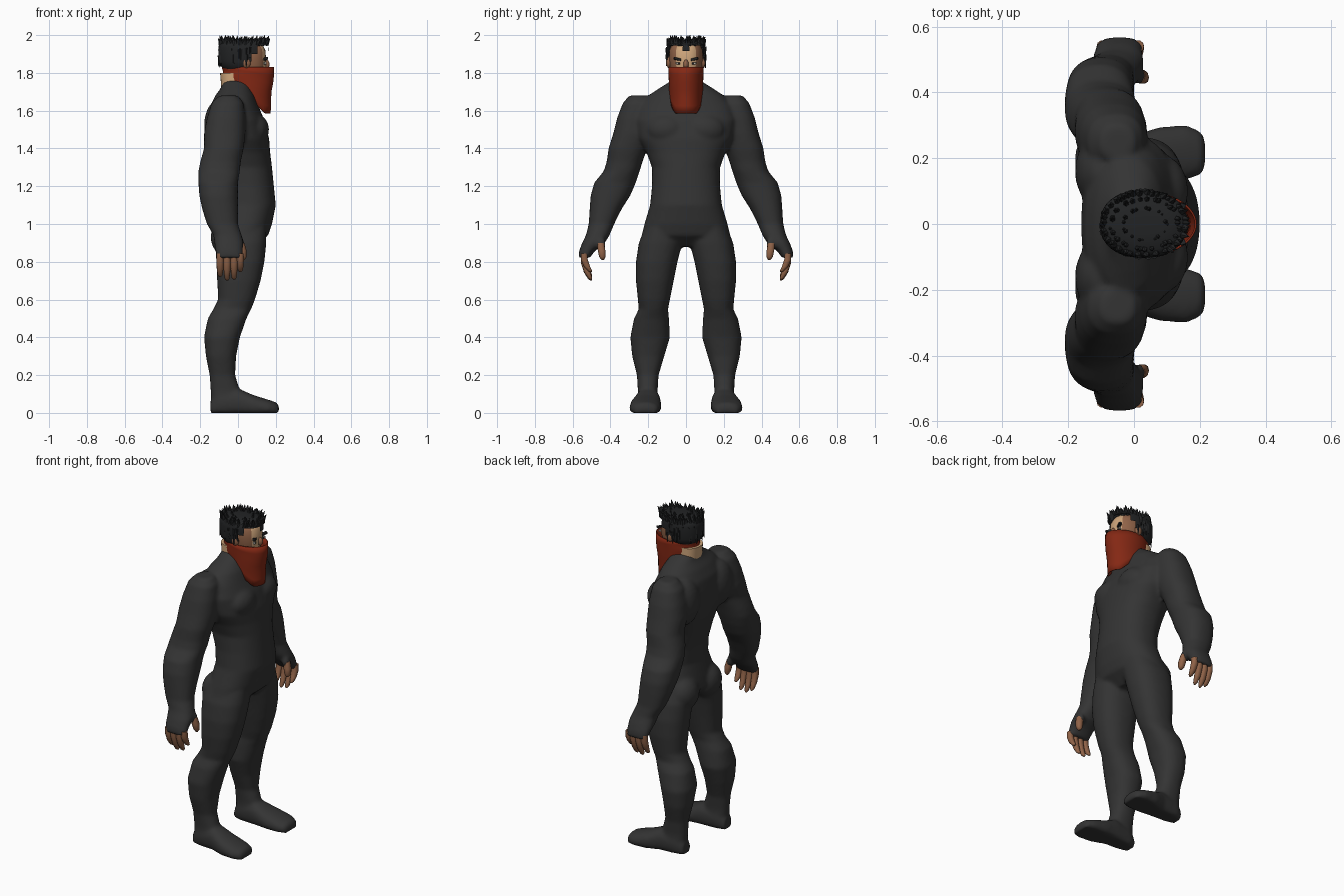
import bpy, bmesh, math, random
from mathutils import Vector, Matrix

random.seed(4)
if "Cube" in bpy.data.objects:
    bpy.data.objects.remove(bpy.data.objects["Cube"], do_unlink=True)


def material(name, *rgb):
    mat = bpy.data.materials.new(name)
    mat.use_nodes = True
    mat.diffuse_color = (*rgb, 1)
    mat.node_tree.nodes["Principled BSDF"].inputs["Base Color"].default_value = (*rgb, 1)
    return mat


suit = material("charcoal suit", .034, .034, .034)
hair_black = material("black hair", .016, .017, .018)
red = material("red cloth", .23, .021, .007)
light_skin = material("light skin", .62, .38, .20)
brown_skin = material("brown skin", .28, .125, .065)
white = material("eye white", .6, .56, .5)


def ring(a0, a1, b0, b1, height, count=28, power=2.3, along_x=False):
    """Rounded cross-section filling a rectangle."""
    points = []
    for i in range(count):
        t = math.tau * i / count
        c, s = math.cos(t), math.sin(t)
        a = (a0 + a1) / 2 + (a1 - a0) / 2 * math.copysign(abs(c) ** (2 / power), c)
        b = (b0 + b1) / 2 + (b1 - b0) / 2 * math.copysign(abs(s) ** (2 / power), s)
        points.append(Vector((height, a, max(b, 0)) if along_x else (a, b, height)))
    return points


def loft(bm, rings, side=1, caps=True):
    """Skin a list of rings; side -1 mirrors across the body."""
    rows = [[bm.verts.new((p.x, p.y * side, p.z)) for p in r] for r in rings]
    n = len(rows[0])
    for low, high in zip(rows, rows[1:]):
        for i in range(n):
            j = (i + 1) % n
            bm.faces.new((low[i], low[j], high[j], high[i]))
    if caps:
        bm.faces.new(rows[0])
        bm.faces.new(rows[-1])


def blob(bm, center, size):
    matrix = Matrix.Translation(center) @ Matrix.Diagonal((*size, 1))
    bmesh.ops.create_uvsphere(bm, u_segments=20, v_segments=12, radius=1, matrix=matrix)


def finish(name, bm, mats, angle=60):
    bmesh.ops.recalc_face_normals(bm, faces=bm.faces)
    mesh = bpy.data.meshes.new(name)
    bm.to_mesh(mesh)
    bm.free()
    obj = bpy.data.objects.new(name, mesh)
    bpy.context.collection.objects.link(obj)
    for mat in mats:
        mesh.materials.append(mat)
    bpy.ops.object.select_all(action='DESELECT')
    bpy.context.view_layer.objects.active = obj
    obj.select_set(True)
    bpy.ops.object.shade_smooth_by_angle(angle=math.radians(angle))
    return obj


# Section tables: torso = height, back, front, half width
TORSO = [(1.76, -.08, .06, .075), (1.72, -.09, .07, .14), (1.68, -.12, .09, .2),
         (1.62, -.15, .11, .25), (1.55, -.16, .14, .27), (1.45, -.16, .165, .25),
         (1.38, -.15, .17, .21), (1.3, -.13, .18, .18), (1.2, -.1, .19, .18),
         (1.1, -.09, .2, .19), (1, -.11, .18, .22), (.94, -.12, .16, .235),
         (.88, -.06, .09, .1)]
# Limbs = height, back, front, inner side, outer side
LEG = [(1, -.1, .15, .03, .21), (.9, -.12, .15, .02, .25), (.8, -.115, .14, .045, .265),
       (.7, -.11, .12, .065, .265), (.6, -.105, .09, .085, .255), (.55, -.13, .07, .095, .25),
       (.5, -.16, .045, .09, .275), (.4, -.18, .01, .085, .295), (.3, -.17, -.01, .115, .285),
       (.2, -.15, -.015, .145, .26), (.12, -.145, .01, .15, .255), (.03, -.14, .02, .145, .26)]
ARM = [(1.68, -.1, 0, .2, .3), (1.64, -.14, .03, .17, .335), (1.56, -.165, .04, .16, .365),
       (1.48, -.18, .04, .17, .385), (1.4, -.18, .03, .205, .41), (1.33, -.2, .015, .23, .42),
       (1.28, -.21, .01, .245, .435), (1.22, -.21, 0, .265, .485), (1.15, -.205, 0, .295, .505),
       (1.08, -.19, 0, .34, .51), (1, -.165, 0, .38, .515), (.94, -.13, .02, .405, .53),
       (.9, -.125, .03, .43, .55), (.86, -.12, .025, .48, .565), (.82, -.11, .025, .51, .57)]
# Foot = distance forward, inner side, outer side, top
FOOT = [(-.145, .165, .24, .07), (-.1, .145, .26, .12), (0, .135, .27, .13),
        (.08, .13, .295, .095), (.16, .135, .3, .07), (.205, .15, .28, .055), (.217, .18, .25, .035)]

# Body suit: lofted parts and muscles fused into one skin
bm = bmesh.new()
loft(bm, [ring(b, f, -w, w, z, 40) for z, b, f, w in TORSO])
for side in (1, -1):
    loft(bm, [ring(b, f, i, o, z) for z, b, f, i, o in LEG], side)
    loft(bm, [ring(b, f, i, o, z) for z, b, f, i, o in ARM], side)
    loft(bm, [ring(i, o, -.02, top, x, along_x=True) for x, i, o, top in FOOT], side)
    blob(bm, (.085, side * .1, 1.5), (.08, .11, .085))      # chest
    blob(bm, (-.1, side * .16, 1.52), (.08, .11, .14))      # shoulder blade
    blob(bm, (-.06, side * .11, .93), (.085, .1, .1))       # seat
    blob(bm, (.012, side * .45, .895), (.022, .025, .035))  # thumb base
body = finish("body_suit", bm, [suit])
fuse = body.modifiers.new("fuse", 'REMESH')
fuse.mode = 'VOXEL'
fuse.voxel_size = .011
fuse.use_smooth_shade = True
relax = body.modifiers.new("relax", 'SMOOTH')
relax.iterations = 4

# Bare fingers and thumbs
for side, label in ((1, "first"), (-1, "second")):
    bm = bmesh.new()
    for x, tip in ((-.095, .72), (-.058, .7), (-.021, .705), (.012, .745)):
        rings = []
        for k, radius in ((0, .018), (.35, .019), (.7, .017), (.93, .012), (1, .005)):
            z = .845 + (tip - .845) * k
            y = .54 + .012 * k - .05 * k * k
            rings.append(ring(x - radius, x + radius, y - radius, y + radius, z, 10))
        loft(bm, rings, side)
    rings = [ring(x - r, x + r, y - r, y + r, z, 10) for x, y, z, r in
             ((.015, .452, .9, .019), (.024, .447, .86, .021), (.028, .443, .825, .017),
              (.028, .441, .81, .007))]
    loft(bm, rings, side)
    finish(label + "_fingers", bm, [brown_skin])

# Head with darker sides, and neck
HEAD = [(1.7, -.05, .06, .05), (1.75, -.06, .11, .065), (1.8, -.07, .14, .078),
        (1.84, -.085, .15, .087), (1.88, -.085, .148, .09), (1.92, -.085, .145, .088),
        (1.95, -.07, .13, .075), (1.97, -.04, .09, .045)]
bm = bmesh.new()
loft(bm, [ring(b, f, -w, w, z, 32) for z, b, f, w in HEAD])
bm.normal_update()
for face in bm.faces:
    face.material_index = int(abs(face.normal.y) > .6 and face.calc_center_median().z > 1.8)
finish("head", bm, [light_skin, brown_skin])
bm = bmesh.new()
loft(bm, [ring(-.085 - k * .005, .05, -.075, .075, 1.68 + k * .06) for k in range(3)])
finish("neck", bm, [light_skin])

bm = bmesh.new()
for side in (1, -1):
    blob(bm, (.045, side * .09, 1.855), (.022, .014, .03))
blob(bm, (.15, 0, 1.845), (.017, .014, .025))
finish("ears_and_nose", bm, [brown_skin])


# Eyes and brows as thin plates on the face
def face_plates(name, mat, x, y, z, size, tilt):
    bm = bmesh.new()
    for side in (1, -1):
        matrix = (Matrix.Translation((x, side * y, z)) @ Matrix.Rotation(-.38 * side, 4, 'Z')
                  @ Matrix.Rotation(tilt * side, 4, 'X') @ Matrix.Diagonal((*size, 1)))
        bmesh.ops.create_cube(bm, size=1, matrix=matrix)
    finish(name, bm, [mat], 30)


face_plates("brows", hair_black, .142, .04, 1.872, (.016, .05, .012), .2)
face_plates("eye_whites", white, .14, .04, 1.85, (.012, .03, .01), .1)
face_plates("pupils", hair_black, .142, .039, 1.85, (.012, .011, .011), .1)

# Hair shell, trimmed to a peaked hairline
HAIR = [(1.82, .075, .082), (1.84, .095, .097), (1.86, .1, .1), (1.88, .102, .102),
        (1.9, .103, .103), (1.915, .103, .103), (1.93, .103, .102), (1.945, .102, .1),
        (1.96, .095, .095), (1.972, .08, .08), (1.978, .03, .03)]
bm = bmesh.new()
loft(bm, [ring(-b, .06 + b, -w, w, z, 48) for z, b, w in HAIR])


def below_hairline(c):
    if c.x > .1:
        return c.z < (1.92 if abs(c.y) < .02 else 1.942)
    return c.z < (1.9 if c.x > .075 else 1.865 if c.x > .025 else 1.83)


bare = [f for f in bm.faces if below_hairline(f.calc_center_median())]
bmesh.ops.delete(bm, geom=bare, context='FACES')
finish("hair_shell", bm, [hair_black])


# Hair tufts: rows of upright spikes, and locks lying down the back and sides
def spike(bm, base, tip, radius):
    aim = tip - base
    matrix = (Matrix.Translation((base + tip) / 2)
              @ aim.to_track_quat('Z', 'Y').to_matrix().to_4x4())
    bmesh.ops.create_cone(bm, segments=5, radius1=radius, radius2=.001,
                          depth=aim.length, cap_ends=True, matrix=matrix)


bm = bmesh.new()
for reach, count in ((1, 44), (.8, 32), (.5, 18)):
    for i in range(count):
        t = math.tau * (i + random.random()) / count
        out = Vector((math.cos(t) * .13 * reach, math.sin(t) * .097 * reach, 0))
        base = Vector((.03, 0, 1.95)) + out * .92
        tip = Vector((.035, 0, random.uniform(1.978, 2))) + out * random.uniform(1, 1.1)
        spike(bm, base, tip, .016)
for i in range(44):
    t = random.uniform(1.3, math.tau - 1.3)
    out = Vector((math.cos(t) * .13, math.sin(t) * .1, 0))
    z = random.uniform(1.88, 1.94)
    spike(bm, Vector((.03, 0, z)) + out * .97, Vector((.03, 0, z - .055)) + out * 1.04, .012)
finish("hair_tufts", bm, [hair_black], 20)

# Face scarf: a loop hanging to a point in front
bm = bmesh.new()
rows = []
for k in range(7):
    row = []
    for p in ring(-.082, .192, -.094, .094, 1.832, 48, 2):
        drop = 1.775 - .5 * (p.x + .082) if p.x < 0 else 1.735 - .93 * p.x
        fall = k / 6
        fold = .003 * math.sin(fall * 9 + p.x * 30)
        row.append(Vector((p.x - .022 * fall * max(p.x, 0) / .19 + fold, p.y * (1 - .06 * fall),
                           p.z + (max(drop, 1.585) - p.z) * fall)))
    rows.append(row)
loft(bm, rows, caps=False)
scarf = finish("face_scarf", bm, [red])
thick = scarf.modifiers.new("cloth", 'SOLIDIFY')
thick.thickness = .006
